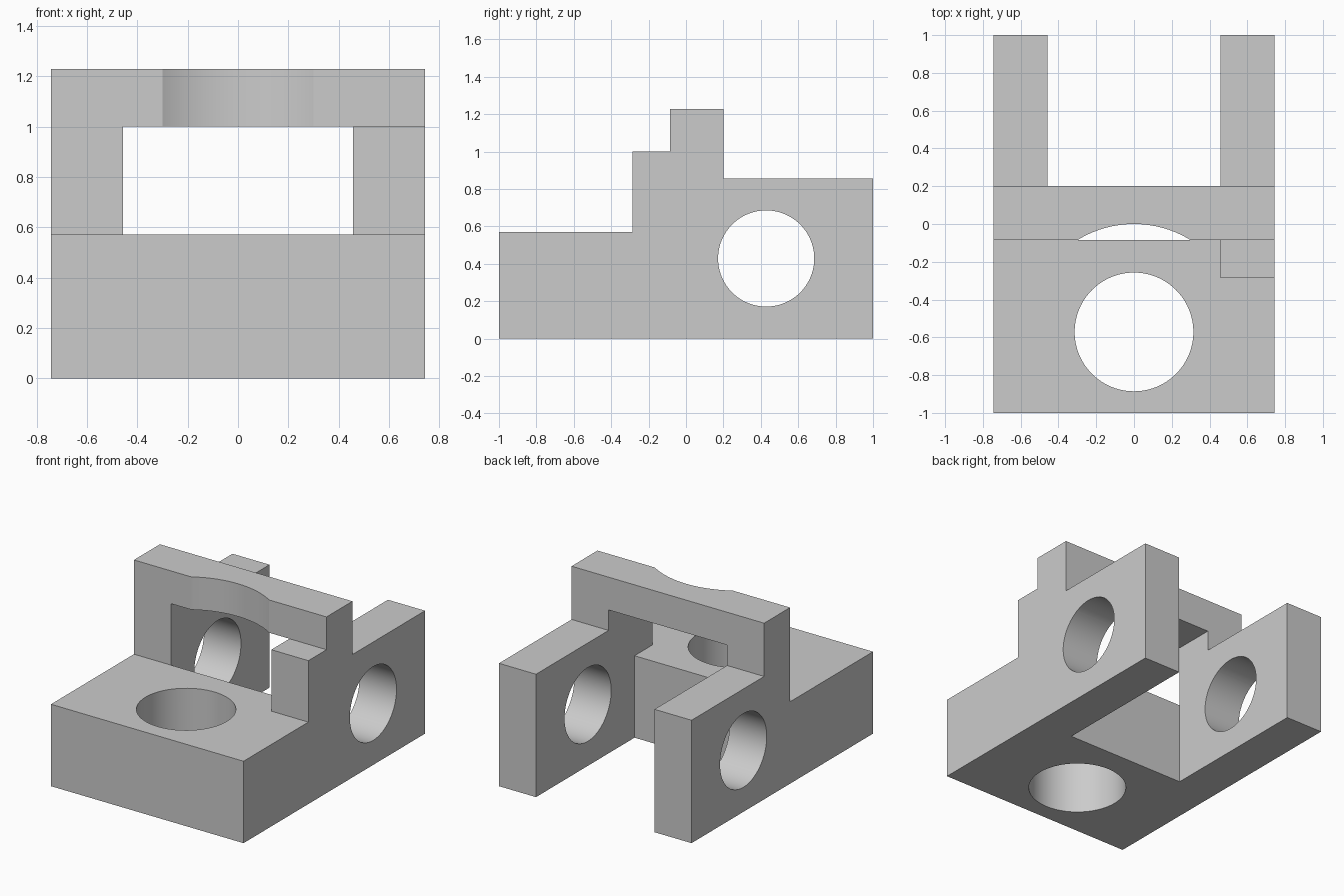
import bpy
import bmesh
import math
from mathutils import Matrix, Vector

default_cube = bpy.data.objects.get("Cube")
if default_cube:
    bpy.data.objects.remove(default_cube, do_unlink=True)

U = 1 / 35          # one design unit
HALF_WIDTH = 26
SLOT = 16           # half width of the gap between the arms

grey = bpy.data.materials.new("plain grey")
grey.use_nodes = True
grey.diffuse_color = (0.6, 0.6, 0.6, 1)
grey.node_tree.nodes["Principled BSDF"].inputs["Base Color"].default_value = (0.6, 0.6, 0.6, 1)


def make_object(name, bm):
    bmesh.ops.scale(bm, vec=(U, U, U), verts=bm.verts)
    bmesh.ops.recalc_face_normals(bm, faces=bm.faces)
    mesh = bpy.data.meshes.new(name)
    bm.to_mesh(mesh)
    bm.free()
    mesh.materials.append(grey)
    obj = bpy.data.objects.new(name, mesh)
    bpy.context.collection.objects.link(obj)
    return obj


def box(name, low, high):
    low, high = Vector(low), Vector(high)
    bm = bmesh.new()
    bmesh.ops.create_cube(bm, size=1, matrix=Matrix.Translation((low + high) / 2)
                          @ Matrix.Diagonal((*(high - low), 1)))
    return make_object(name, bm)


def cylinder(name, centre, radius, depth, turn=0):
    bm = bmesh.new()
    bmesh.ops.create_cone(bm, cap_ends=True, segments=96, radius1=radius, radius2=radius,
                          depth=depth, matrix=Matrix.Translation(centre)
                          @ Matrix.Rotation(turn, 4, 'Y'))
    return make_object(name, bm)


def cut(target, cutter):
    mod = target.modifiers.new(cutter.name, 'BOOLEAN')
    mod.operation = 'DIFFERENCE'
    mod.solver = 'EXACT'
    mod.object = cutter
    bpy.context.view_layer.objects.active = target
    bpy.ops.object.modifier_apply(modifier=mod.name)
    bpy.data.objects.remove(cutter, do_unlink=True)


# Stepped side profile (y, z) extruded across the full width
profile = [(-35, 0), (35, 0), (35, 30), (7, 30), (7, 43),
           (-3, 43), (-3, 35), (-10, 35), (-10, 20), (-35, 20)]
bm = bmesh.new()
face = bm.faces.new([bm.verts.new((-HALF_WIDTH, y, z)) for y, z in profile])
side = bmesh.ops.extrude_face_region(bm, geom=[face])
bmesh.ops.translate(bm, vec=(2 * HALF_WIDTH, 0, 0),
                    verts=[v for v in side["geom"] if isinstance(v, bmesh.types.BMVert)])
bracket = make_object("bracket_body", bm)

# Gap between the arms, running under the bridge
cut(bracket, box("arm_gap", (-SLOT, -3, -5), (SLOT, 40, 35)))
# The front step stays on the left arm only
cut(bracket, box("step_gap", (-30, -12, 20), (SLOT, -3, 38)))
# Arc across the bridge front, concentric with the base hole
cut(bracket, cylinder("bridge_arc", (0, -20, 40), 20, 10))
# Vertical hole through the base, cross hole through both arms
cut(bracket, cylinder("base_hole", (0, -20, 10), 11, 40))
cut(bracket, cylinder("arm_hole", (0, 15, 15), 9, 70, math.pi / 2))

# Smooth bores with sharp rims
bpy.ops.object.select_all(action='DESELECT')
bracket.select_set(True)
bpy.context.view_layer.objects.active = bracket
bpy.ops.object.shade_smooth_by_angle(angle=math.radians(25))
